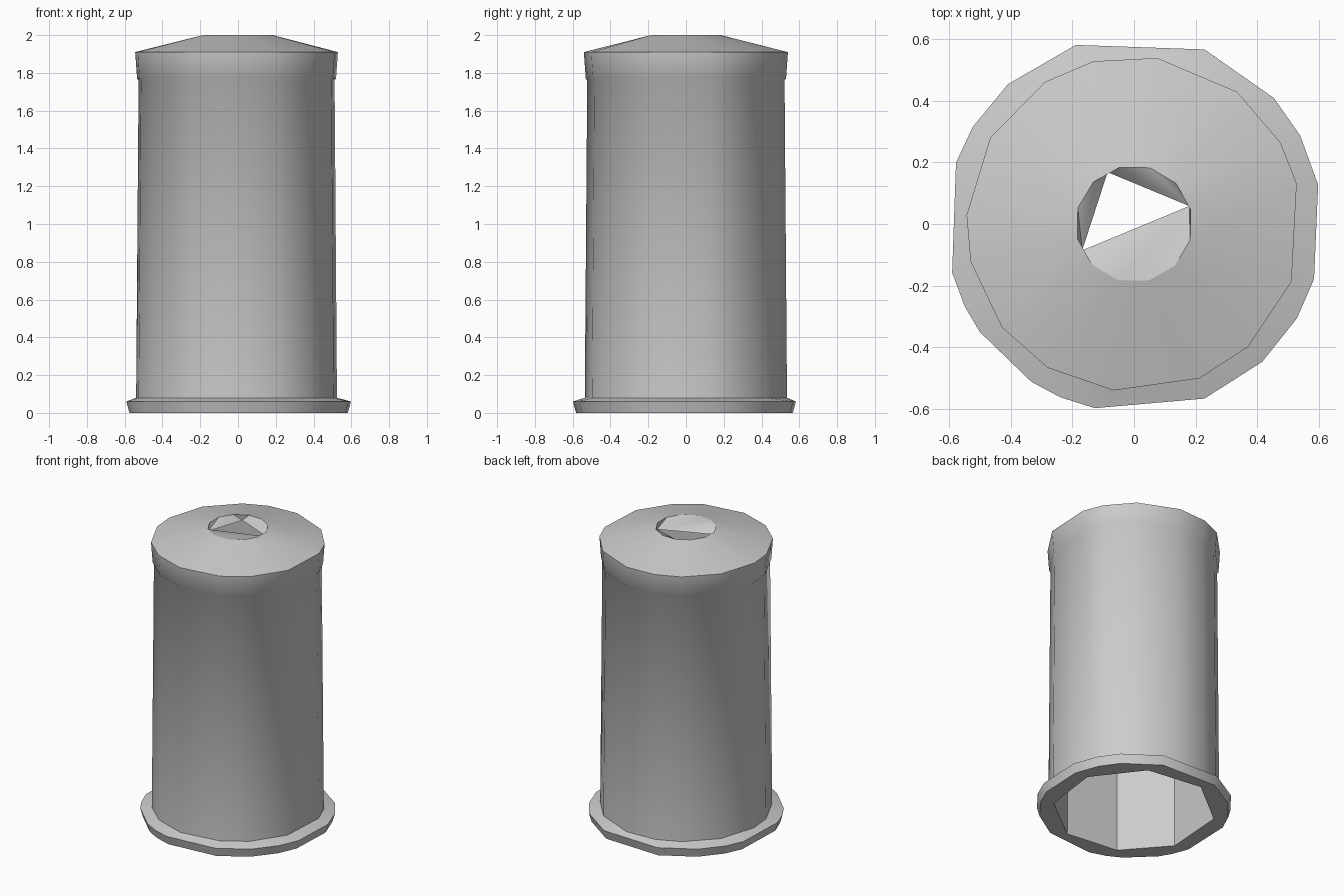
import bpy, bmesh
from math import radians, cos, sin

if "Cube" in bpy.data.objects:
    bpy.data.objects.remove(bpy.data.objects["Cube"], do_unlink=True)

metal = bpy.data.materials.new("plain grey")
metal.use_nodes = True
GREY = (0.6, 0.6, 0.6, 1)
metal.diffuse_color = GREY
metal.node_tree.nodes["Principled BSDF"].inputs["Base Color"].default_value = GREY

# Corner angles of each cross-section
FLANGE = [-165, -154, -145, -123, -113, -102, -68, -47, -30, -17, 12, 28, 42, 68, 108, 132, 149, 161]
BODY = [-167, -142, -121, -97, -67, -47, -20, 14, 29, 52, 82, 104, 122, 149, 177]
BORE = [-160, -118, -75, -30, 15, 60, 105, 152]
MOUTH = [-166 + 30 * i for i in range(12)]
HOLE = [-153, 18, 117]


def build(name, rings):
    """Bridge successive (angles, radius, height) rings into a faceted sleeve."""
    bm = bmesh.new()
    previous = None
    for angles, radius, z in rings:
        verts = [bm.verts.new((radius * cos(radians(a)), radius * sin(radians(a)), z)) for a in angles]
        loop = [bm.edges.new((v, verts[i - 1])) for i, v in enumerate(verts)]
        if previous:
            bmesh.ops.bridge_loops(bm, edges=previous + loop)
        previous = loop
    # Outward direction follows the ring order: right-hand side of the profile
    bm.normal_update()
    first, last = rings[0], rings[-1]
    dr, dz = last[1] - first[1], last[2] - first[2]
    score = 0
    for f in bm.faces:
        c = f.calc_center_median()
        radial = (f.normal.x * c.x + f.normal.y * c.y) / max(c.xy.length, 0.001)
        score += (radial * dz - f.normal.z * dr) * f.calc_area()
    if score < 0:
        bmesh.ops.reverse_faces(bm, faces=bm.faces[:])
    mesh = bpy.data.meshes.new(name)
    bm.to_mesh(mesh)
    bm.free()
    mesh.materials.append(metal)
    obj = bpy.data.objects.new(name, mesh)
    bpy.context.collection.objects.link(obj)
    bpy.ops.object.select_all(action="DESELECT")
    obj.select_set(True)
    bpy.context.view_layer.objects.active = obj
    bpy.ops.object.shade_smooth_by_angle(angle=radians(40))
    return obj


# Flared foot and its underside
build("base_flange", [(FLANGE, 0.595, 0), (FLANGE, 0.612, 0.06), (BODY, 0.54, 0.08)])
build("base_underside", [(BORE, 0.51, 0), (FLANGE, 0.595, 0)])

# Straight wall, slightly wider cap band, then sloping crown
build("body_wall", [(BODY, 0.54, 0.08), (BODY, 0.527, 1.76), (BODY, 0.535, 1.77), (BODY, 0.545, 1.91)])
build("crown", [(BODY, 0.545, 1.91), (MOUTH, 0.19, 2.0)])

# Top opening narrowing to a three-sided hole, and the hollow interior
build("hole_lip", [(MOUTH, 0.19, 2.0), (HOLE, 0.189, 1.96)])
build("inner_ceiling", [(HOLE, 0.189, 1.96), (BORE, 0.5, 1.86)])
build("inner_wall", [(BORE, 0.5, 1.86), (BORE, 0.51, 0)])
